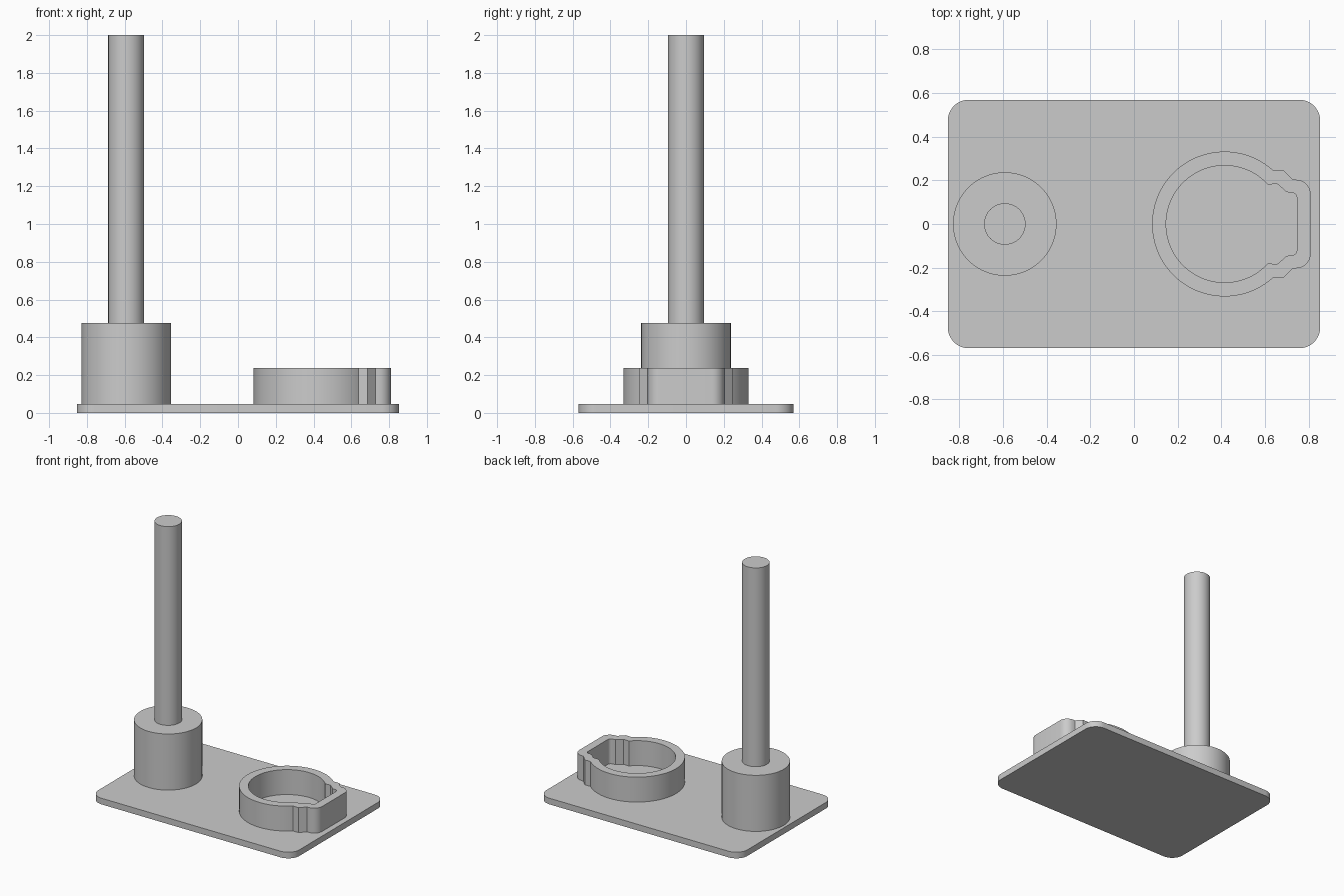
import bpy, bmesh
from math import cos, sin, pi, atan2

cube = bpy.data.objects.get("Cube")
if cube:
    bpy.data.objects.remove(cube, do_unlink=True)

grey = bpy.data.materials.new("plain grey")
grey.use_nodes = True
colour = (0.6, 0.6, 0.6, 1)
grey.diffuse_color = colour
grey.node_tree.nodes["Principled BSDF"].inputs["Base Color"].default_value = colour


def arc(cx, cy, r, start, end, steps):
    angles = [start + (end - start) * i / steps for i in range(steps + 1)]
    return [(cx + r * cos(a), cy + r * sin(a)) for a in angles]


def finish(name, bm):
    bmesh.ops.recalc_face_normals(bm, faces=bm.faces)
    mesh = bpy.data.meshes.new(name)
    bm.to_mesh(mesh)
    bm.free()
    mesh.materials.append(grey)
    obj = bpy.data.objects.new(name, mesh)
    bpy.context.collection.objects.link(obj)
    bpy.ops.object.select_all(action="DESELECT")
    obj.select_set(True)
    bpy.context.view_layer.objects.active = obj
    bpy.ops.object.shade_smooth_by_angle(angle=pi / 7)
    return obj


def loop(bm, outline, z):
    return [bm.verts.new((x, y, z)) for x, y in outline]


def walls(bm, a, b):
    for i in range(len(a)):
        bm.faces.new((a[i - 1], a[i], b[i], b[i - 1]))


def prism(name, outline, z0, z1):
    bm = bmesh.new()
    low, high = loop(bm, outline, z0), loop(bm, outline, z1)
    walls(bm, low, high)
    bm.faces.new(low)
    bm.faces.new(high)
    return finish(name, bm)


def tube(name, outer, inner, z0, z1):
    bm = bmesh.new()
    loops = [loop(bm, outer, z0), loop(bm, outer, z1),
             loop(bm, inner, z1), loop(bm, inner, z0)]
    for i in range(4):
        walls(bm, loops[i - 1], loops[i])
    return finish(name, bm)


def keyed_outline(cx, r, steps, corner, corner_r):
    """Circle with a stepped, rounded box on its +x side."""
    x, y = steps[0]
    half = arc(cx, 0, r, pi, atan2(y, x - cx), 48) + steps[1:]
    half += arc(*corner, corner_r, pi / 2, 0, 8)
    return half + [(x, -y) for x, y in reversed(half[1:])]


# Rounded base plate
HX, HY, R, TOP = 0.853, 0.569, 0.095, 0.047
plate = []
for k, (sx, sy) in enumerate([(1, 1), (-1, 1), (-1, -1), (1, -1)]):
    plate += arc(sx * (HX - R), sy * (HY - R), R, k * pi / 2, (k + 1) * pi / 2, 10)
prism("base_plate", plate, 0, TOP)

# Post and its socket
POST_X = -0.592
prism("post_socket", arc(POST_X, 0, 0.237, 0, 2 * pi, 80)[:-1], TOP, 0.477)
prism("post", arc(POST_X, 0, 0.095, 0, 2 * pi, 64)[:-1], 0.477, 2)

# Holder ring with a keyed side
outer = keyed_outline(0.415, 0.332, [(0.638, 0.247), (0.685, 0.247), (0.727, 0.204)],
                      (0.743, 0.137), 0.066)
inner = keyed_outline(0.415, 0.268, [(0.614, 0.183), (0.657, 0.183), (0.70, 0.146)],
                      (0.722, 0.12), 0.024)
tube("holder_ring", outer, inner, TOP, 0.238)
